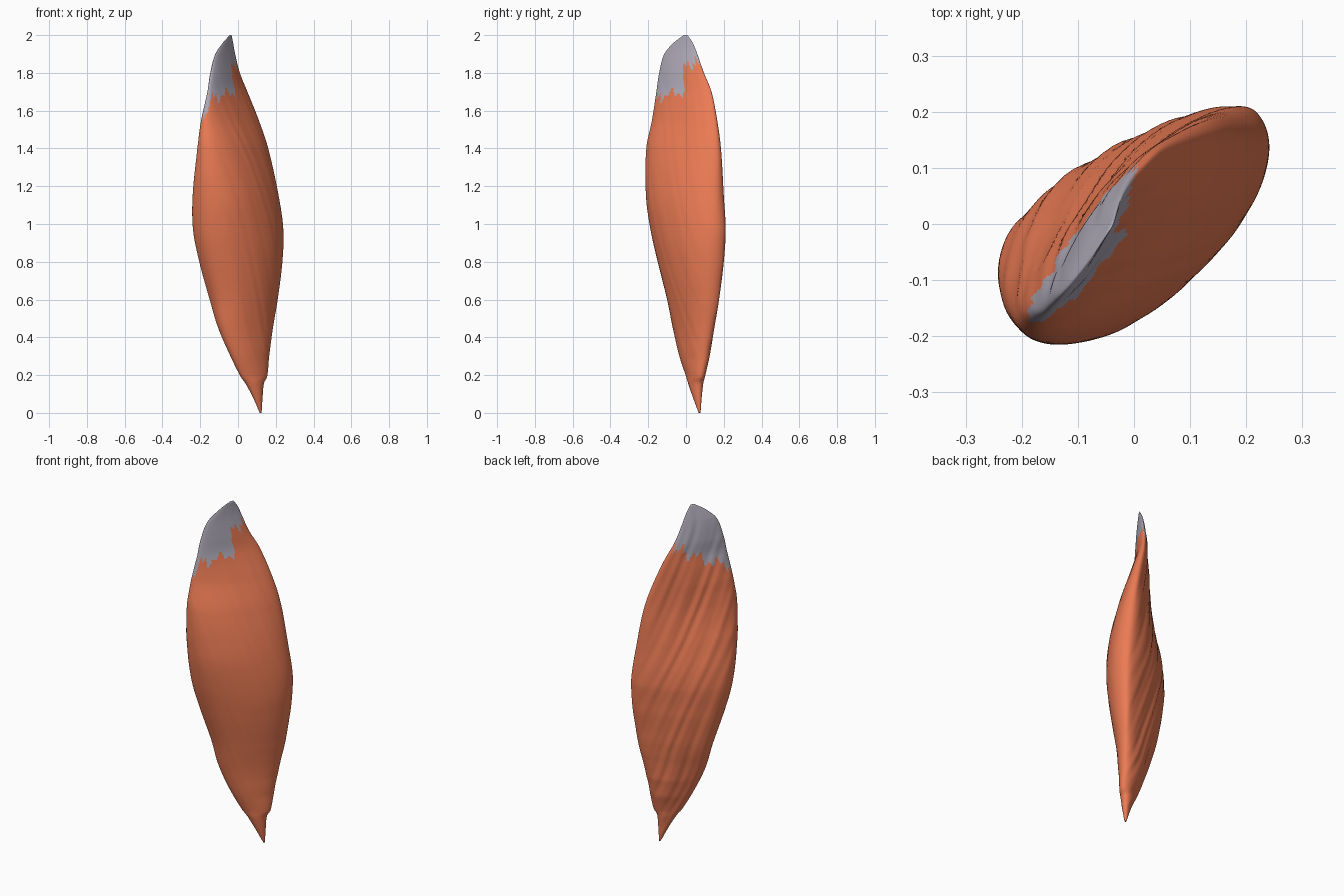
import bpy, math

if "Cube" in bpy.data.objects:
    bpy.data.objects.remove(bpy.data.objects["Cube"])

# Cross-section extents: z, xmin, xmax, ymin, ymax, half thickness across the flat side
RINGS = [
    (0.00, .115, .125, .067, .077, .005), (0.08, .08, .13, .037, .083, .020),
    (0.16, .037, .138, .01, .092, .036), (0.19, .015, .154, .001, .10, .042),
    (0.30, -.04, .165, -.035, .125, .06), (0.45, -.105, .185, -.07, .15, .084),
    (0.60, -.15, .21, -.10, .175, .112), (0.80, -.205, .235, -.15, .20, .14),
    (0.97, -.238, .24, -.188, .21, .15), (1.15, -.24, .215, -.212, .20, .135),
    (1.40, -.215, .16, -.21, .185, .09), (1.55, -.195, .11, -.18, .165, .062),
    (1.70, -.162, .05, -.157, .135, .045), (1.80, -.147, .01, -.142, .095, .04),
    (1.90, -.12, -.015, -.115, .06, .03), (1.96, -.08, -.026, -.065, .035, .018),
    (2.00, -.044, -.034, -.012, .008, .004),
]
ROWS, SIDES = 200, 120


def sample(z):
    """Hermite interpolation of the ring table."""
    i = max(k for k in range(len(RINGS) - 1) if RINGS[k][0] <= z + 1e-9)
    p, q = RINGS[i], RINGS[i + 1]
    o, r = RINGS[max(i - 1, 0)], RINGS[min(i + 2, len(RINGS) - 1)]
    h = q[0] - p[0]
    t = (z - p[0]) / h
    out = []
    for c in range(1, 6):
        m0 = (q[c] - o[c]) / (q[0] - o[0]) * h
        m1 = (r[c] - p[c]) / (r[0] - p[0]) * h
        out.append((2*t**3 - 3*t*t + 1) * p[c] + (t**3 - 2*t*t + t) * m0
                   + (3*t*t - 2*t**3) * q[c] + (t**3 - t*t) * m1)
    return out


def ramp(z, lo, hi):
    t = min(1, max(0, (z - lo) / (hi - lo)))
    return t * t * (3 - 2 * t)


def ring(z):
    """Tilted oval: flat grooved back, full smooth front, fitted to the extents."""
    x0, x1, y0, y1, w = sample(z)
    sx, sy = (x1 - x0) / 2, (y1 - y0) / 2
    c = min((sx*sx + sy*sy) / 2 - w*w, .975 * sx * sy)
    mean, diff = (sx*sx + sy*sy) / 2, (sx*sx - sy*sy) / 2
    root = math.hypot(diff, c)
    a, b = math.sqrt(mean + root), math.sqrt(max(mean - root, 1e-7))
    phi = .5 * math.atan2(c, diff)
    full = ramp(z, .3, .6) * (1 - ramp(z, 1.35, 1.75))
    back = .74 + .13 * ramp(z, .8, 1.15)
    skew = .06 + .14 * ramp(z, .8, 1.15)
    pts = []
    for k in range(SIDES):
        t = 2 * math.pi * k / SIDES
        ct, st = math.cos(t), math.sin(t)
        if st > 0:
            shape = st * (1 - full) + full * (back - .22*ct) * st**.75
        else:
            shape = st * (1 - full) + full * (1.09 - skew*ct) * st
        u, v = a * ct, b * shape
        s = u + .27 * (z - 1) + .006 * math.sin(5*z)
        wave = (math.sin(70*s + 1.5*math.sin(23*s + 3*z))
                + .6*math.sin(113*s + 3*z) * math.sin(19*s - 2*z)
                + .4*math.sin(31*s - 3*z))
        depth = .0034 if st > 0 else .0008
        v += depth * wave * abs(st) * min(1, b / .08)
        pts.append((u*math.cos(phi) - v*math.sin(phi), u*math.sin(phi) + v*math.cos(phi)))
    # stretch to the exact silhouette widths
    ax, bx = min(p[0] for p in pts), max(p[0] for p in pts)
    ay, by = min(p[1] for p in pts), max(p[1] for p in pts)
    return [(x0 + (p[0] - ax) / (bx - ax) * (x1 - x0),
             y0 + (p[1] - ay) / (by - ay) * (y1 - y0), z) for p in pts]


def tendon_edge(k):
    """Height of the jagged line where the tendon starts."""
    t = 2 * math.pi * (k + .5) / SIDES
    u = math.cos(t)
    if math.sin(t) > 0:
        base = 1.70 + .08 * u
    else:
        base = 1.70 + .04 * u + .12 * ramp(u, .1, .25)
    if u < -.9:
        base -= .8 * (-.9 - u)
    return base + .022 * math.sin(9*t) + .018 * math.sin(23*t + 1)


def make_part(name, verts, faces, color):
    used = sorted({i for f in faces for i in f})
    remap = {v: i for i, v in enumerate(used)}
    mesh = bpy.data.meshes.new(name)
    mesh.from_pydata([verts[i] for i in used], [], [[remap[i] for i in f] for f in faces])
    mesh.update()
    obj = bpy.data.objects.new(name, mesh)
    bpy.context.collection.objects.link(obj)
    mat = bpy.data.materials.new(name + "_color")
    mat.diffuse_color = color
    mat.use_nodes = True
    mat.node_tree.nodes["Principled BSDF"].inputs["Base Color"].default_value = mat.diffuse_color
    mesh.materials.append(mat)
    for p in mesh.polygons:
        p.use_smooth = True


# Loft the rings and split the skin along the jagged line
verts, belly, tendon = [], [], []
for r in range(ROWS + 1):
    verts += ring(2 * r / ROWS)
for r in range(ROWS):
    for k in range(SIDES):
        n = (k + 1) % SIDES
        f = [r*SIDES + k, r*SIDES + n, (r+1)*SIDES + n, (r+1)*SIDES + k]
        (tendon if 2 * (r + .5) / ROWS > tendon_edge(k) else belly).append(f)
belly.append(list(range(SIDES))[::-1])
tendon.append([ROWS*SIDES + k for k in range(SIDES)])

make_part("muscle_belly", verts, belly, (.84, .20, .09, 1))
make_part("tendon", verts, tendon, (.45, .42, .50, 1))
